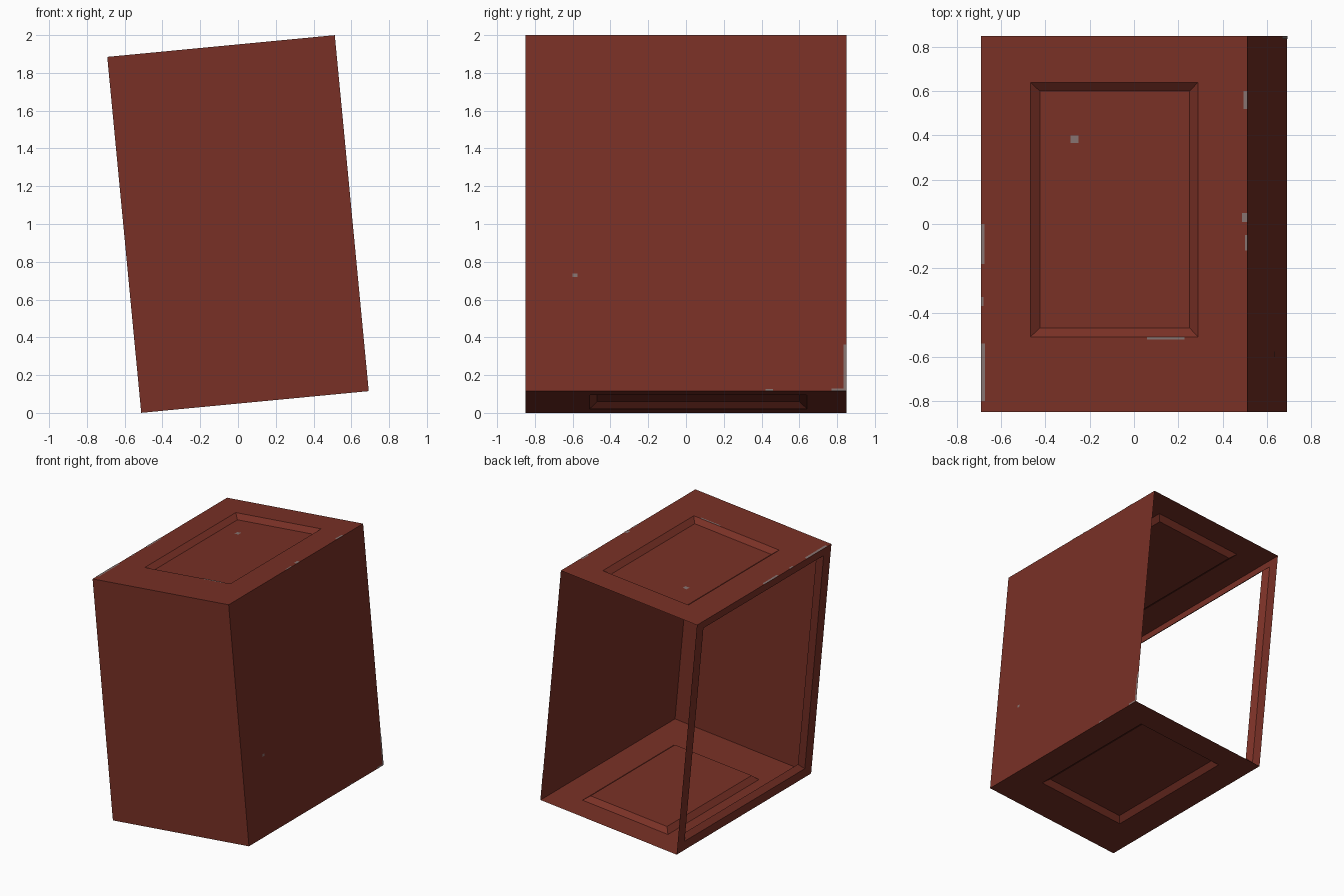
import bpy, math
from mathutils import Vector, Matrix

if "Cube" in bpy.data.objects:
    bpy.data.objects.remove(bpy.data.objects["Cube"])

W, D, H = 1.21, 1.70, 1.893          # shell size before tilting
X, Y, Z = Vector((1, 0, 0)), Vector((0, 1, 0)), Vector((0, 0, 1))
TILT = Matrix.Translation((0, 0, 1.0)) @ Matrix.Rotation(math.radians(-5.45), 4, 'Y')


def material(name, rgb):
    m = bpy.data.materials.new(name)
    m.diffuse_color = (*rgb, 1)
    m.use_nodes = True
    m.node_tree.nodes["Principled BSDF"].inputs["Base Color"].default_value = m.diffuse_color
    return m


RED = material("rust red paint", (0.19, 0.030, 0.019))
GREY = material("worn grey metal", (0.24, 0.17, 0.16))


def add_mesh(name, verts, faces, mat):
    me = bpy.data.meshes.new(name)
    me.from_pydata([TILT @ v for v in verts], [], faces)
    me.materials.append(mat)
    ob = bpy.data.objects.new(name, me)
    bpy.context.collection.objects.link(ob)
    return ob


def sheet(name, centre, u, v, su, sv, margins=None, bevel=0.04, depth=0.035, filled=True):
    """Thin sheet spanned by u, v; with margins it gets a pressed-in panel or an opening."""
    n = u.cross(v)
    rings = [(0, 0, 0, 0, 0)]
    if margins:
        rings.append((*margins, 0))
        rings.append((*[m + bevel for m in margins], depth))
    verts, faces = [], []
    for a, b, c, d, dep in rings:
        x0, x1, y0, y1 = -su / 2 + a, su / 2 - b, -sv / 2 + c, sv / 2 - d
        for x, y in ((x0, y0), (x1, y0), (x1, y1), (x0, y1)):
            verts.append(centre + u * x + v * y - n * dep)
    for r in range(len(rings) - 1):
        for i in range(4):
            j = (i + 1) % 4
            faces.append((4 * r + i, 4 * r + j, 4 * r + 4 + j, 4 * r + 4 + i))
    if filled:
        k = 4 * (len(rings) - 1)
        faces.append((k, k + 1, k + 2, k + 3))
    return add_mesh(name, verts, faces, RED)


# closed walls
sheet("front_wall", -Y * D / 2, X, Z, W, H)
sheet("right_wall", X * W / 2, Y, Z, D, H)
# top and bottom with pressed panels
sheet("top_wall", Z * H / 2, X, Y, W, D, (0.225, 0.225, 0.34, 0.21))
sheet("bottom_wall", -Z * H / 2, Y, X, D, W, (0.34, 0.21, 0.225, 0.225))
# open left side: frame with a bevelled lip (the back is fully open)
sheet("left_frame", -X * W / 2, -Y, Z, D, H, (0.09, 0.09, 0.075, 0.06),
      bevel=0.035, depth=0.04, filled=False)


# small worn paint patches
def chips(name, centre, u, v, rects, lift=0.002):
    n = u.cross(v)
    verts, faces = [], []
    for x0, x1, y0, y1, drop in rects:
        k = len(verts)
        for x, y in ((x0, y0), (x1, y0), (x1, y1), (x0, y1)):
            verts.append(centre + u * x + v * y + n * (lift - drop))
        faces.append((k, k + 1, k + 2, k + 3))
    add_mesh(name, verts, faces, GREY)


chips("top_paint_chips", Z * H / 2, X, Y, [
    (-0.605, -0.588, -0.18, 0.0, 0), (-0.605, -0.585, -0.80, -0.54, 0),
    (-0.605, -0.592, -0.37, -0.33, 0), (0.588, 0.605, 0.52, 0.60, 0),
    (0.580, 0.605, 0.01, 0.05, 0), (0.595, 0.605, -0.12, -0.05, 0),
    (-0.20, -0.165, 0.365, 0.40, 0.035), (0.15, 0.32, -0.522, -0.510, 0)])
chips("right_paint_chips", X * W / 2, Y, Z, [
    (0.835, 0.85, -0.94, -0.70, 0), (0.77, 0.85, -0.945, -0.932, 0),
    (0.42, 0.46, -0.945, -0.935, 0), (-0.60, -0.575, -0.34, -0.32, 0)])
